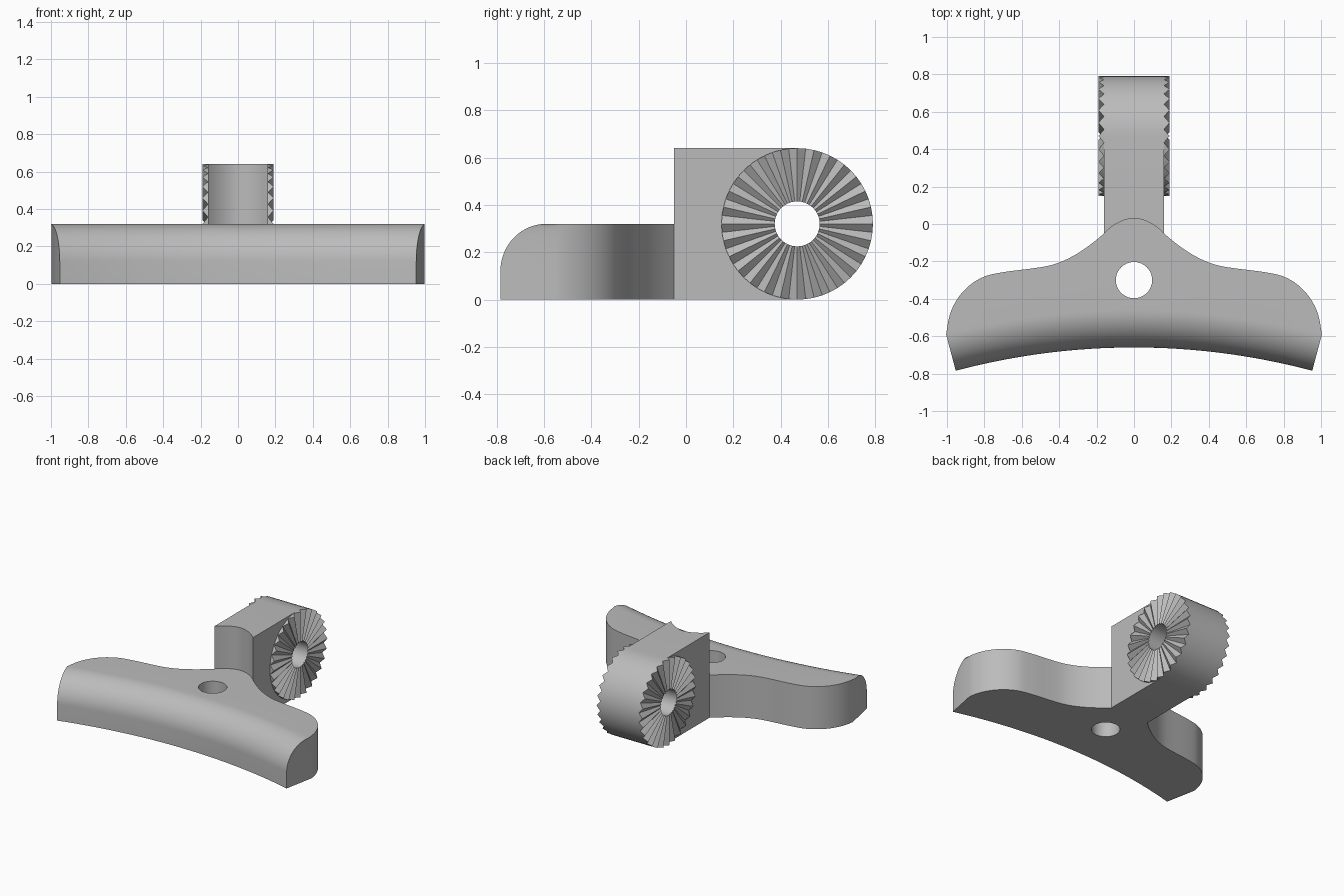
import bpy, bmesh, math
from mathutils import Vector
from mathutils.geometry import interpolate_bezier

if "Cube" in bpy.data.objects:
    bpy.data.objects.remove(bpy.data.objects["Cube"])

grey = bpy.data.materials.new("plain grey")
grey.use_nodes = True
GREY = (0.5, 0.5, 0.5, 1)
grey.diffuse_color = GREY
grey.node_tree.nodes["Principled BSDF"].inputs["Base Color"].default_value = GREY


def make(name, bm):
    bmesh.ops.recalc_face_normals(bm, faces=bm.faces)
    me = bpy.data.meshes.new(name)
    bm.to_mesh(me)
    bm.free()
    me.materials.append(grey)
    ob = bpy.data.objects.new(name, me)
    bpy.context.collection.objects.link(ob)
    return ob


def loft(name, sections):
    """Closed solid through matching loops of points."""
    bm = bmesh.new()
    loops = [[bm.verts.new(p) for p in s] for s in sections]
    n = len(loops[0])
    for a, b in zip(loops, loops[1:]):
        for i in range(n):
            j = (i + 1) % n
            bm.faces.new((a[i], a[j], b[j], b[i]))
    bm.faces.new(loops[0])
    bm.faces.new(loops[-1])
    return make(name, bm)


def select(ob):
    bpy.ops.object.select_all(action="DESELECT")
    ob.select_set(True)
    bpy.context.view_layer.objects.active = ob


def drill(ob, cutter):
    mod = ob.modifiers.new("hole", "BOOLEAN")
    mod.operation = "DIFFERENCE"
    mod.solver = "EXACT"
    mod.object = cutter
    select(ob)
    bpy.ops.object.modifier_apply(modifier=mod.name)
    bpy.data.objects.remove(cutter)


def smooth(ob):
    select(ob)
    bpy.ops.object.shade_smooth_by_angle(angle=math.radians(30))


def curve(points, n):
    return [p.to_2d() for p in interpolate_bezier(*[Vector((x, y, 0)) for x, y in points], n)]


def circle(r, n):
    return [(r * math.cos(math.tau * i / n), r * math.sin(math.tau * i / n)) for i in range(n)]


TOP, HALF, ARM_TOP = 0.32, 0.16, 0.64
HUB_Y, HUB_Z, HUB_R, BORE = 0.47, 0.32, 0.32, 0.095
TEETH, TOOTH_H = 28, 0.03

# Back outline of the crossbar, from the left end to the middle
shoulder = curve([(1.0, -0.585), (1.0, -0.42), (0.88, -0.285), (0.74, -0.265)], 16)
slope = curve([(0.74, -0.265), (0.65, -0.247), (0.58, -0.245), (0.48, -0.228)], 8)
neck = curve([(0.48, -0.228), (0.36, -0.208), (0.25, -0.13), (HALF, -0.05)], 12)
bump = curve([(HALF, -0.05), (0.11, 0.0), (0.05, 0.03), (0, 0.03)], 10)
side = shoulder[1:] + slope[1:] + neck[1:] + bump[1:]
back = side + [Vector((-p.x, p.y)) for p in reversed(side[:-1])]

# Crossbar: front is an arc, pushed back level by level to round its top edge
ARC_R, ARC_Y, ROUND = 3.71, -4.37, 0.2
END = math.asin(0.953 / ARC_R)
levels = [(0, 0)]
for k in range(17):
    a = math.pi / 2 * k / 16
    levels.append((ROUND * (1 - math.cos(a)), TOP - ROUND + ROUND * math.sin(a)))
sections = []
for inset, z in levels:
    r = ARC_R + inset
    angles = [END * (i / 16 - 1) for i in range(33)]
    front = [(r * math.sin(t), ARC_Y + r * math.cos(t), z) for t in angles]
    sections.append(front + [(p.x, p.y, z) for p in back])
crossbar = loft("crossbar", sections)
ring = circle(0.097, 56)
drill(crossbar, loft("bolt_cutter", [[(x, y - 0.3, z) for x, y in ring] for z in (-0.2, 0.6)]))
smooth(crossbar)

# Arm: round-ended side profile whose front follows the crossbar's bump
sections = []
for p in bump + [Vector((-q.x, q.y)) for q in reversed(bump[:-1])]:
    loop = [(p.x, p.y, ARM_TOP), (p.x, p.y, 0)]
    for i in range(29):
        a = math.pi * (i / 28 - 0.5)
        loop.append((p.x, HUB_Y + HUB_R * math.cos(a), HUB_Z + HUB_R * math.sin(a)))
    sections.append(loop)
arm = loft("arm", sections)
ring = circle(BORE, 2 * TEETH)
drill(arm, loft("pivot_cutter", [[(x, y + HUB_Y, z + HUB_Z) for y, z in ring] for x in (-0.4, 0.4)]))
smooth(arm)

# Toothed rings: ridges of even height, valleys deepening outwards
for name, s in (("left_teeth", 1), ("right_teeth", -1)):
    bm = bmesh.new()
    columns = []
    for i in range(2 * TEETH):
        a = math.pi * i / TEETH
        col = []
        for r in (BORE, HUB_R):
            h = TOOTH_H * (1 if i % 2 == 0 else 1.01 - r / HUB_R)
            for x in ((HALF, HALF + h) if r == BORE else (HALF + h, HALF)):
                col.append(bm.verts.new((s * x, HUB_Y + r * math.cos(a), HUB_Z + r * math.sin(a))))
        columns.append(col)
    for i, a in enumerate(columns):
        b = columns[(i + 1) % len(columns)]
        for k in range(4):
            m = (k + 1) % 4
            bm.faces.new((a[k], a[m], b[m], b[k]))
    smooth(make(name, bm))
